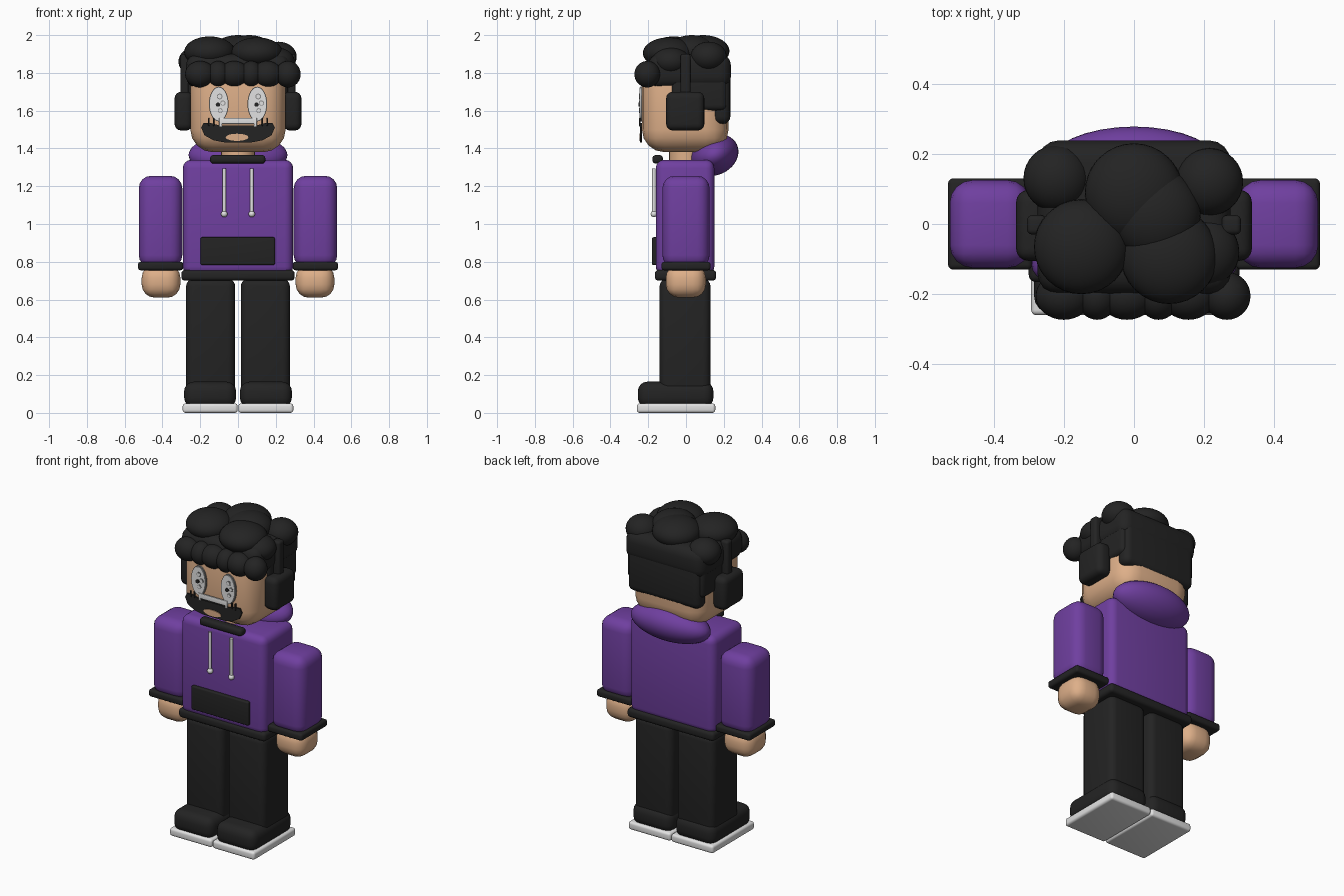
import bpy, bmesh, math
from mathutils import Matrix, Vector

cube = bpy.data.objects.get("Cube")
if cube:
    bpy.data.objects.remove(cube, do_unlink=True)


def material(name, r, g, b):
    m = bpy.data.materials.new(name)
    m.use_nodes = True
    m.diffuse_color = (r, g, b, 1)
    bsdf = next(n for n in m.node_tree.nodes if n.type == "BSDF_PRINCIPLED")
    bsdf.inputs["Base Color"].default_value = (r, g, b, 1)
    bsdf.inputs["Roughness"].default_value = 0.7
    return m


BLACK = material("soft black", 0.017, 0.017, 0.017)
PURPLE = material("purple cloth", 0.16, 0.05, 0.35)
SKIN = material("skin", 0.73, 0.43, 0.25)
WHITE = material("white", 0.76, 0.76, 0.76)
GREY = material("grey", 0.25, 0.25, 0.25)


def finish(bm, name, mat, bevel=0, segments=4):
    bmesh.ops.recalc_face_normals(bm, faces=bm.faces[:])
    mesh = bpy.data.meshes.new(name)
    bm.to_mesh(mesh)
    bm.free()
    ob = bpy.data.objects.new(name, mesh)
    bpy.context.collection.objects.link(ob)
    mesh.materials.append(mat)
    bpy.ops.object.select_all(action="DESELECT")
    ob.select_set(True)
    bpy.context.view_layer.objects.active = ob
    if bevel:
        mod = ob.modifiers.new("rounding", "BEVEL")
        mod.width = bevel
        mod.segments = segments
        bpy.ops.object.modifier_apply(modifier=mod.name)
    bpy.ops.object.shade_smooth_by_angle(angle=math.radians(35))
    return ob


def box(name, xs, ys, zs, mat, bevel):
    """Rounded box from its (min, max) extent on each axis."""
    bm = bmesh.new()
    bmesh.ops.create_cube(bm, size=1)
    for v in bm.verts:
        v.co = Vector([(a + b) / 2 + c * (b - a) for c, (a, b) in zip(v.co, (xs, ys, zs))])
    return finish(bm, name, mat, bevel)


def blob(name, centre, radii, mat, tilt=0):
    bm = bmesh.new()
    bmesh.ops.create_uvsphere(bm, u_segments=32, v_segments=20, radius=1)
    place = Matrix.Translation(centre) @ Matrix.Rotation(tilt, 4, "X") @ Matrix.Diagonal((*radii, 1))
    bmesh.ops.transform(bm, matrix=place, verts=bm.verts)
    return finish(bm, name, mat)


def rod(name, centre, radius, length, mat):
    bm = bmesh.new()
    bmesh.ops.create_cone(bm, cap_ends=True, segments=24, radius1=radius, radius2=radius, depth=length)
    bmesh.ops.translate(bm, vec=centre, verts=bm.verts)
    return finish(bm, name, mat)


def plate(name, outline, y, mat, depth=0.009):
    """Thin upright plate; outline is (x, z) points, y is its front."""
    bm = bmesh.new()
    face = bm.faces.new([bm.verts.new((x, y, z)) for x, z in outline])
    ext = bmesh.ops.extrude_face_region(bm, geom=[face])
    verts = [g for g in ext["geom"] if isinstance(g, bmesh.types.BMVert)]
    bmesh.ops.translate(bm, vec=(0, depth, 0), verts=verts)
    return finish(bm, name, mat)


def oval(x, z, rx, rz, n=28):
    return [(x + rx * math.cos(i * math.tau / n), z + rz * math.sin(i * math.tau / n)) for i in range(n)]


def span(s, a, b):
    return tuple(sorted((s * a, s * b)))


# Paired limbs, shoes and headphones
for s, side in ((1, "left"), (-1, "right")):
    box(side + "_leg", span(s, 0.015, 0.275), (-0.14, 0.13), (0.1, 0.71), BLACK, 0.04)
    box(side + "_shoe", span(s, 0.01, 0.285), (-0.255, 0.145), (0.03, 0.165), BLACK, 0.05)
    box(side + "_sole", span(s, 0.002, 0.293), (-0.26, 0.155), (0, 0.05), WHITE, 0.015)
    box(side + "_arm", span(s, 0.295, 0.525), (-0.125, 0.125), (0.77, 1.255), PURPLE, 0.065)
    box(side + "_cuff", span(s, 0.29, 0.53), (-0.13, 0.13), (0.755, 0.8), BLACK, 0.015)
    box(side + "_hand", span(s, 0.305, 0.51), (-0.107, 0.105), (0.61, 0.785), SKIN, 0.07)
    box(side + "_ear_cup", span(s, 0.24, 0.336), (-0.105, 0.097), (1.495, 1.7), BLACK, 0.035)
    box(side + "_headband_arm", span(s, 0.25, 0.305), (-0.03, 0.025), (1.6, 1.9), BLACK, 0.015)
    box(side + "_side_hair", span(s, 0.18, 0.265), (-0.08, 0.215), (1.6, 1.8), BLACK, 0.03)

    # Drawstrings
    x = 0.073 * s
    rod(side + "_drawstring", (x, -0.17, 1.175), 0.009, 0.24, WHITE)
    blob(side + "_string_tip", (x, -0.17, 1.053), (0.017,) * 3, WHITE)

    # Eyes: rim, white, iris rings and pupil
    x = 0.102 * s
    plate(side + "_eye_rim", oval(x, 1.635, 0.052, 0.092), -0.241, GREY)
    plate(side + "_eye_white", oval(x, 1.635, 0.047, 0.087), -0.246, WHITE)
    for k, (dx, dz, r) in enumerate(((0.005, 0.04, 0.015), (0.008, -0.035, 0.013), (0.022, 0.005, 0.014))):
        plate(f"{side}_iris_ring_{k}", oval(x + dx, 1.635 + dz, r, r), -0.248, GREY)
        plate(f"{side}_iris_shine_{k}", oval(x + dx, 1.635 + dz, r * 0.7, r * 0.7), -0.25, WHITE)
    plate(side + "_pupil", oval(x - 0.004, 1.632, 0.012, 0.011), -0.252, BLACK)

    # Ends of the upper teeth and whisker specks
    box(side + "_tooth_end", span(s, 0.085, 0.1), (-0.25, -0.243), (1.515, 1.555), WHITE, 0.002)
    for wx in (0.125, 0.15):
        box(side + "_whisker", span(s, wx, wx + 0.008), (-0.248, -0.24), (1.52, 1.56), BLACK, 0.002)

# Hooded top
box("torso", (-0.292, 0.292), (-0.16, 0.15), (0.73, 1.34), PURPLE, 0.045)
box("hem", (-0.3, 0.3), (-0.165, 0.16), (0.7, 0.757), BLACK, 0.02)
box("pocket", (-0.198, 0.195), (-0.18, -0.15), (0.783, 0.93), BLACK, 0.008)
box("collar", (-0.148, 0.145), (-0.178, -0.122), (1.32, 1.365), BLACK, 0.018)
blob("hood", (0, 0.15, 1.365), (0.262, 0.132, 0.106), PURPLE, math.radians(25))

# Head
rod("neck", (0, 0, 1.37), 0.09, 0.12, SKIN)
box("head", (-0.252, 0.252), (-0.233, 0.225), (1.38, 1.88), SKIN, 0.12)

# Mouth and beard
half = [(0.1, 1.522), (0.145, 1.535), (0.183, 1.535), (0.195, 1.51), (0.178, 1.47),
        (0.13, 1.443), (0.07, 1.432)]
plate("beard", half + [(-x, z) for x, z in reversed(half)], -0.243, BLACK)
plate("lip", oval(-0.005, 1.459, 0.06, 0.019), -0.247, SKIN)
box("upper_teeth", (-0.1, 0.1), (-0.25, -0.241), (1.53, 1.562), WHITE, 0.003)

# Hair: cap, back panel, fringe and top curls
box("hair_cap", (-0.275, 0.275), (-0.2, 0.238), (1.72, 1.9), BLACK, 0.06)
box("hair_back", (-0.25, 0.25), (0.14, 0.235), (1.53, 1.8), BLACK, 0.04)
fringe = [(-0.2, 0.08), (-0.105, 0.06), (-0.02, 0.08), (0.07, 0.06), (0.155, 0.078), (0.265, 0.067)]
for x, r in fringe:
    blob("fringe_curl", (x, -0.205, 1.793), (r, 0.068, 0.07), BLACK)
curls = [
    (0.0, 0.09, 1.915, 0.14, 0.085),
    (-0.15, -0.065, 1.91, 0.135, 0.083),
    (0.1, -0.09, 1.905, 0.138, 0.083),
    (-0.22, 0.13, 1.86, 0.095, 0.08),
    (0.215, 0.12, 1.885, 0.096, 0.08),
    (0.2, -0.08, 1.86, 0.1, 0.075),
    (0.06, 0.03, 1.915, 0.13, 0.085),
]
for x, y, z, r, h in curls:
    blob("top_curl", (x, y, z), (r, r, h), BLACK)
